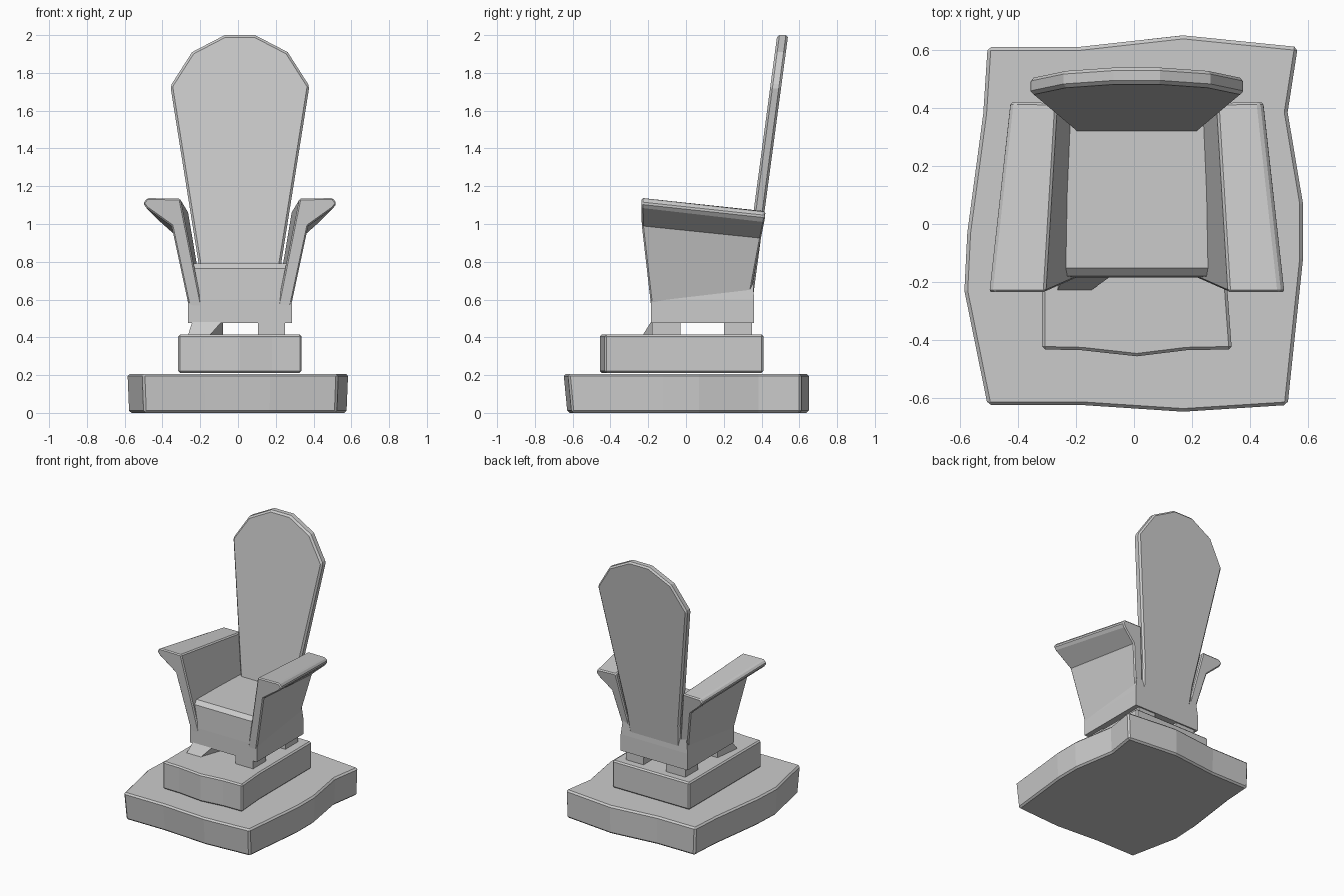
import bpy, bmesh

if "Cube" in bpy.data.objects:
    bpy.data.objects.remove(bpy.data.objects["Cube"])

CX = 0.01   # the chair sits a little right of the base centre


def loft(name, rings, bevel=0.0):
    """Solid skinned through rings with equal point counts."""
    bm = bmesh.new()
    loops = [[bm.verts.new(p) for p in ring] for ring in rings]
    n = len(loops[0])
    for a, b in zip(loops, loops[1:]):
        for i in range(n):
            j = (i + 1) % n
            bm.faces.new((a[i], a[j], b[j], b[i]))
    bm.faces.new(loops[0][::-1])
    bm.faces.new(loops[-1])
    bmesh.ops.recalc_face_normals(bm, faces=bm.faces[:])
    mesh = bpy.data.meshes.new(name)
    bm.to_mesh(mesh)
    bm.free()
    obj = bpy.data.objects.new(name, mesh)
    bpy.context.collection.objects.link(obj)
    if bevel:
        mod = obj.modifiers.new("edge_bevel", 'BEVEL')
        mod.width = bevel
        mod.segments = 1
        mod.limit_method = 'ANGLE'
        mod.angle_limit = 0.7
    return obj


def rect(x0, x1, y0, y1, z):
    return [(x0, y0, z), (x1, y0, z), (x1, y1, z), (x0, y1, z)]


# Lower stone slab: irregular outline, front leaning slightly forward
slab = [(-.505, -.625), (-.18, -.625), (.17, -.648), (.53, -.625), (.583, -.12),
        (.583, .07), (.53, .385), (.565, .61), (.17, .65), (-.19, .61),
        (-.505, .61), (-.52, .38), (-.575, -.03), (-.585, -.23)]
slab_low = [(x * .985, y + .02 if y < -.6 else y) for x, y in slab]
loft("lower_slab", [[(x, y, 0) for x, y in slab_low],
                    [(x, y, .207) for x, y in slab]], .012)

# Upper step
step = [(-.317, -.432), (-.18, -.435), (.01, -.456), (.18, -.435), (.337, -.432),
        (.32, -.2), (.32, .41), (-.315, .41)]
loft("upper_step", [[(x, y, z) for x, y in step] for z in (.212, .415)], .01)

# Four feet, the front left one splayed at the bottom
for side, x0, x1 in (("left", -.24, -.08), ("right", .105, .25)):
    for place, y0, y1 in (("front", -.18, -.03), ("back", .2, .35)):
        low = rect(x0, x1, y0, y1, .41)
        if side == "left" and place == "front":
            low[0] = (-.265, -.23, .41)
            low[1] = (-.15, -.23, .41)
        loft(f"{place}_{side}_foot", [low, rect(x0, x1, y0, y1, .49)])

# Seat body, narrowing between the arms, with a chamfered front edge
loft("seat", [rect(-.265, .285, -.185, .36, .477),
              rect(-.265, .285, -.185, .36, .6),
              rect(-.245, .265, -.18, .352, .765),
              rect(-.235, .255, -.152, .345, .792)])

# Arms: flared panel with an overhanging rest, lofted from front to back
front = [(.195, -.182, .54), (.272, -.185, .57), (.362, -.233, .99), (.495, -.235, 1.085),
         (.513, -.235, 1.11), (.492, -.235, 1.138), (.315, -.235, 1.135)]
back = [(.19, .335, .56), (.262, .34, .62), (.325, .397, .925), (.42, .415, 1.01),
        (.44, .42, 1.04), (.42, .42, 1.065), (.275, .418, 1.068)]
for name, s in (("right_arm", 1), ("left_arm", -1)):
    loft(name, [[(CX + s * x, y, z) for x, y, z in ring] for ring in (front, back)], .008)

# Tall leaning backrest: half profile mirrored, with thickness along y
half = [(.205, .6), (.22, .8), (.368, 1.73), (.253, 1.91), (.08, 2.0)]
outline = half + [(-x, z) for x, z in reversed(half)]
lean = .134
loft("backrest", [[(CX + x, y + (z - .8) * lean, z) for x, z in outline]
                  for y in (.322, .38)], .012)
